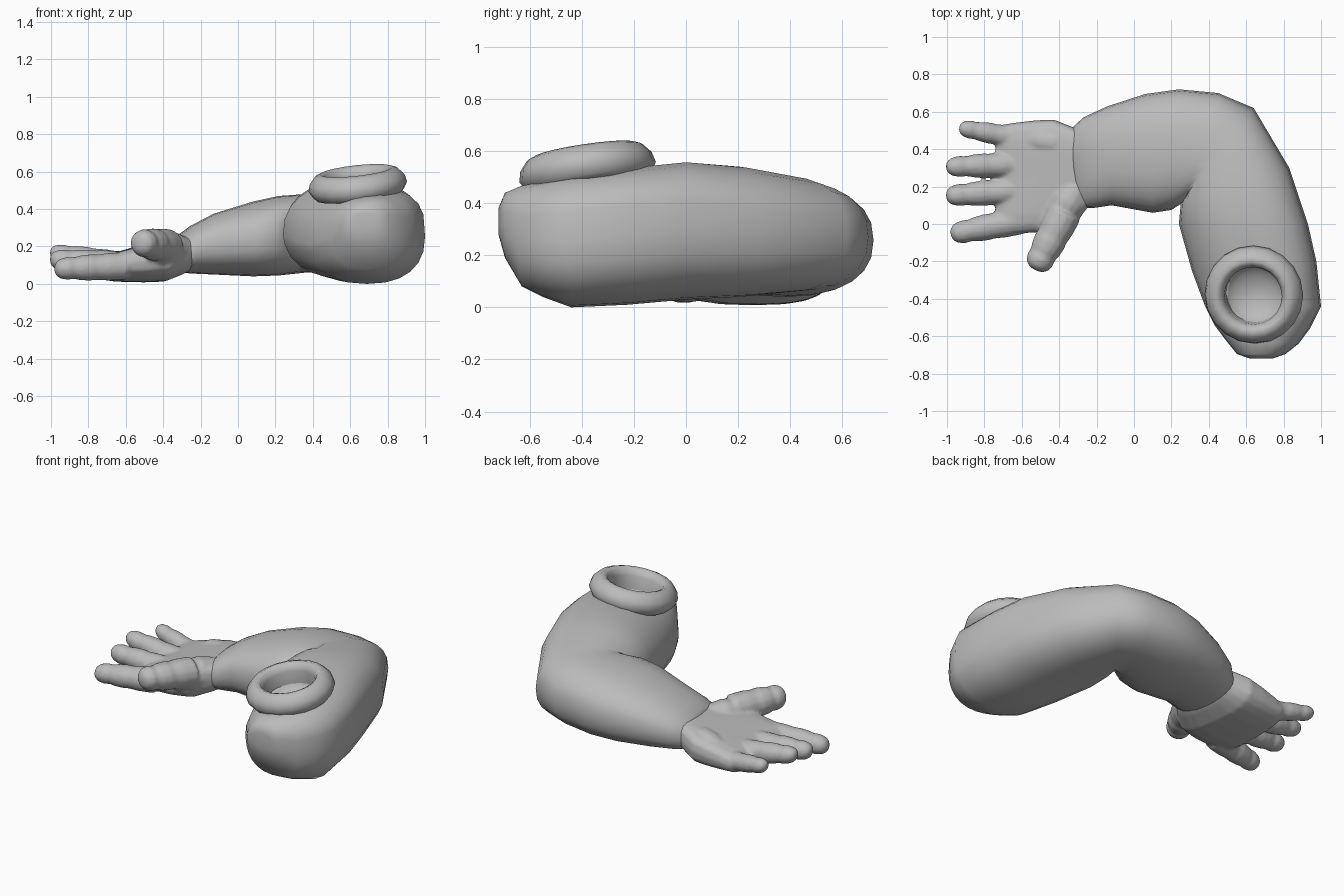
import bpy, bmesh, math
from mathutils import Vector

cube = bpy.data.objects.get("Cube")
if cube:
    bpy.data.objects.remove(cube)

grey = bpy.data.materials.new("plain grey")
grey.use_nodes = True
colour = (0.5, 0.5, 0.5, 1)
grey.diffuse_color = colour
grey.node_tree.nodes["Principled BSDF"].inputs["Base Color"].default_value = colour


def finish(bm, name, angle=60):
    bmesh.ops.recalc_face_normals(bm, faces=bm.faces)
    mesh = bpy.data.meshes.new(name)
    bm.to_mesh(mesh)
    bm.free()
    mesh.materials.append(grey)
    obj = bpy.data.objects.new(name, mesh)
    bpy.context.collection.objects.link(obj)
    bpy.ops.object.select_all(action='DESELECT')
    obj.select_set(True)
    bpy.context.view_layer.objects.active = obj
    bpy.ops.object.shade_smooth_by_angle(angle=math.radians(angle))
    return obj


def loft(name, sections, sides=20, power=0.85, dent=0):
    """Skin upright ovals: x1, y1, x2, y2, z low, z high, lean of the top."""
    bm = bmesh.new()
    rings = []
    for x1, y1, x2, y2, low, high, lean in sections:
        a, b = Vector((x1, y1, 0)), Vector((x2, y2, 0))
        ring = []
        for i in range(sides):
            t = math.tau * i / sides
            c, s = math.cos(t), math.sin(t)
            u = math.copysign(abs(c) ** power, c)
            v = math.copysign(abs(s) ** power, s)
            p = (a + b) / 2 + (b - a) / 2 * u
            p.z = (low + high) / 2 + (high - low) / 2 * v
            if s > 0:
                p.z += lean * u - dent * s ** 3
            ring.append(bm.verts.new(p))
        rings.append(ring)
    for r, q in zip(rings, rings[1:]):
        for i in range(sides):
            j = (i + 1) % sides
            bm.faces.new((r[i], r[j], q[j], q[i]))
    bm.faces.new(rings[0])
    bm.faces.new(rings[-1])
    return finish(bm, name)


def digit(name, base, tip, width, shape):
    """Rounded finger; shape lists (fraction along, relative thickness)."""
    base, tip = Vector(base), Vector(tip)
    d = (tip - base).normalized()
    side = Vector((-d.y, d.x, 0)).normalized()
    sections = []
    for t, k in shape:
        c = base.lerp(tip, t)
        r = width * k
        p, q = c - side * r, c + side * r
        sections.append((p.x, p.y, q.x, q.y, c.z - r, c.z + r, 0))
    return loft(name, sections, 14, 1)


# Upper arm, elbow and forearm in one bent skin
arm = loft("arm", [
    (0.62, -0.72, 0.74, -0.72, 0.28, 0.38, 0),
    (0.55, -0.695, 0.81, -0.695, 0.19, 0.44, 0.01),
    (0.49, -0.62, 0.88, -0.64, 0.08, 0.465, 0.02),
    (0.43, -0.54, 0.94, -0.56, 0.04, 0.48, 0.03),
    (0.38, -0.44, 1.00, -0.44, 0.00, 0.505, 0.04),
    (0.31, -0.25, 0.975, -0.20, 0.01, 0.53, 0.04),
    (0.24, 0.00, 0.93, 0.00, 0.03, 0.555, 0.03),
    (0.25, 0.11, 0.83, 0.30, 0.04, 0.54, 0.01),
    (0.28, 0.16, 0.64, 0.62, 0.06, 0.50, 0),
    (0.27, 0.12, 0.45, 0.70, 0.06, 0.48, 0),
    (0.20, 0.075, 0.24, 0.72, 0.045, 0.47, 0),
    (0.10, 0.06, 0.06, 0.695, 0.04, 0.44, 0),
    (-0.12, 0.10, -0.14, 0.63, 0.05, 0.375, 0),
    (-0.22, 0.085, -0.27, 0.57, 0.055, 0.315, 0),
    (-0.28, 0.085, -0.33, 0.515, 0.06, 0.27, 0),
    (-0.32, 0.12, -0.36, 0.46, 0.09, 0.23, 0),
], 24)

# Palm with a shallow hollow
hand_parts = [loft("palm", [
    (-0.21, 0.13, -0.25, 0.49, 0.09, 0.26, 0),
    (-0.27, 0.06, -0.33, 0.52, 0.05, 0.285, 0),
    (-0.36, -0.02, -0.43, 0.56, 0.012, 0.265, 0),
    (-0.47, -0.045, -0.53, 0.555, 0.008, 0.24, 0),
    (-0.60, -0.05, -0.62, 0.545, 0.01, 0.21, 0),
    (-0.69, -0.055, -0.69, 0.535, 0.015, 0.185, 0),
    (-0.74, -0.02, -0.74, 0.49, 0.05, 0.15, 0),
], 20, 0.75, 0.03)]

# Fleshy pads at the heel of the hand
pad = [(0, 0.45), (0.15, 0.75), (0.4, 1), (0.65, 0.95), (0.87, 0.65), (1, 0.2)]
hand_parts += [
    digit("thumb_pad", (-0.28, 0.23, 0.19), (-0.46, -0.06, 0.16), 0.10, pad),
    digit("heel_pad", (-0.30, 0.42, 0.17), (-0.62, 0.46, 0.13), 0.085, pad),
]

# Fingers and thumb, pinched a little at the joints
finger = [(0, 1.15), (0.25, 1.15), (0.42, 1.05), (0.5, 1.1), (0.65, 1.02),
          (0.73, 0.9), (0.82, 0.96), (0.92, 0.82), (0.975, 0.58), (1, 0.25)]
for name, base, tip, width in [
    ("little_finger", (-0.60, 0.455, 0.09), (-0.935, 0.515, 0.155), 0.052),
    ("ring_finger", (-0.60, 0.32, 0.10), (-1.005, 0.305, 0.165), 0.06),
    ("middle_finger", (-0.60, 0.18, 0.10), (-1.005, 0.15, 0.13), 0.063),
    ("index_finger", (-0.60, 0.02, 0.095), (-0.98, -0.055, 0.08), 0.065),
    ("thumb", (-0.37, 0.06, 0.20), (-0.53, -0.245, 0.22), 0.08, ),
]:
    hand_parts.append(digit(name, base, tip, width, finger))

# Blend the hand into one soft skin
bpy.ops.object.select_all(action='DESELECT')
for part in hand_parts:
    part.select_set(True)
hand = hand_parts[0]
bpy.context.view_layer.objects.active = hand
bpy.ops.object.join()
hand.name = "hand"
skin = hand.modifiers.new("skin", 'REMESH')
skin.mode = 'VOXEL'
skin.voxel_size = 0.01
skin.use_smooth_shade = True
soften = hand.modifiers.new("soften", 'SMOOTH')
soften.factor = 0.5
soften.iterations = 6

# Collar at the shoulder end, turned from a profile and tilted
axis = Vector((-0.11, -0.15, 1)).normalized()
turn = Vector((0, 0, 1)).rotation_difference(axis)
centre = Vector((0.643, -0.375, 0.50))
profile = [(0.155, -0.03), (0.155, 0.06), (0.17, 0.095), (0.195, 0.107),
           (0.225, 0.095), (0.255, 0.06), (0.265, 0.02), (0.245, -0.015),
           (0.23, -0.03)]
bm = bmesh.new()
sides = 20
rings = []
for i in range(sides):
    a = math.tau * i / sides
    rings.append([bm.verts.new(centre + turn @ Vector(
        (r * math.cos(a), r * math.sin(a), z))) for r, z in profile])
for i in range(sides):
    p, q = rings[i], rings[(i + 1) % sides]
    for k in range(len(profile)):
        m = (k + 1) % len(profile)
        bm.faces.new((p[k], q[k], q[m], p[m]))
finish(bm, "shoulder_collar")

# Round socket hollowed out below the collar
bm = bmesh.new()
bmesh.ops.create_uvsphere(bm, u_segments=20, v_segments=12, radius=0.165)
for v in bm.verts:
    v.co = centre + turn @ Vector((v.co.x, v.co.y, v.co.z * 0.6 + 0.01))
cutter = finish(bm, "socket_cutter")
cutter.hide_render = True
cutter.hide_viewport = True
cut = arm.modifiers.new("socket", 'BOOLEAN')
cut.operation = 'DIFFERENCE'
cut.solver = 'EXACT'
cut.object = cutter
even = arm.modifiers.new("even_shading", 'WEIGHTED_NORMAL')
even.keep_sharp = True
